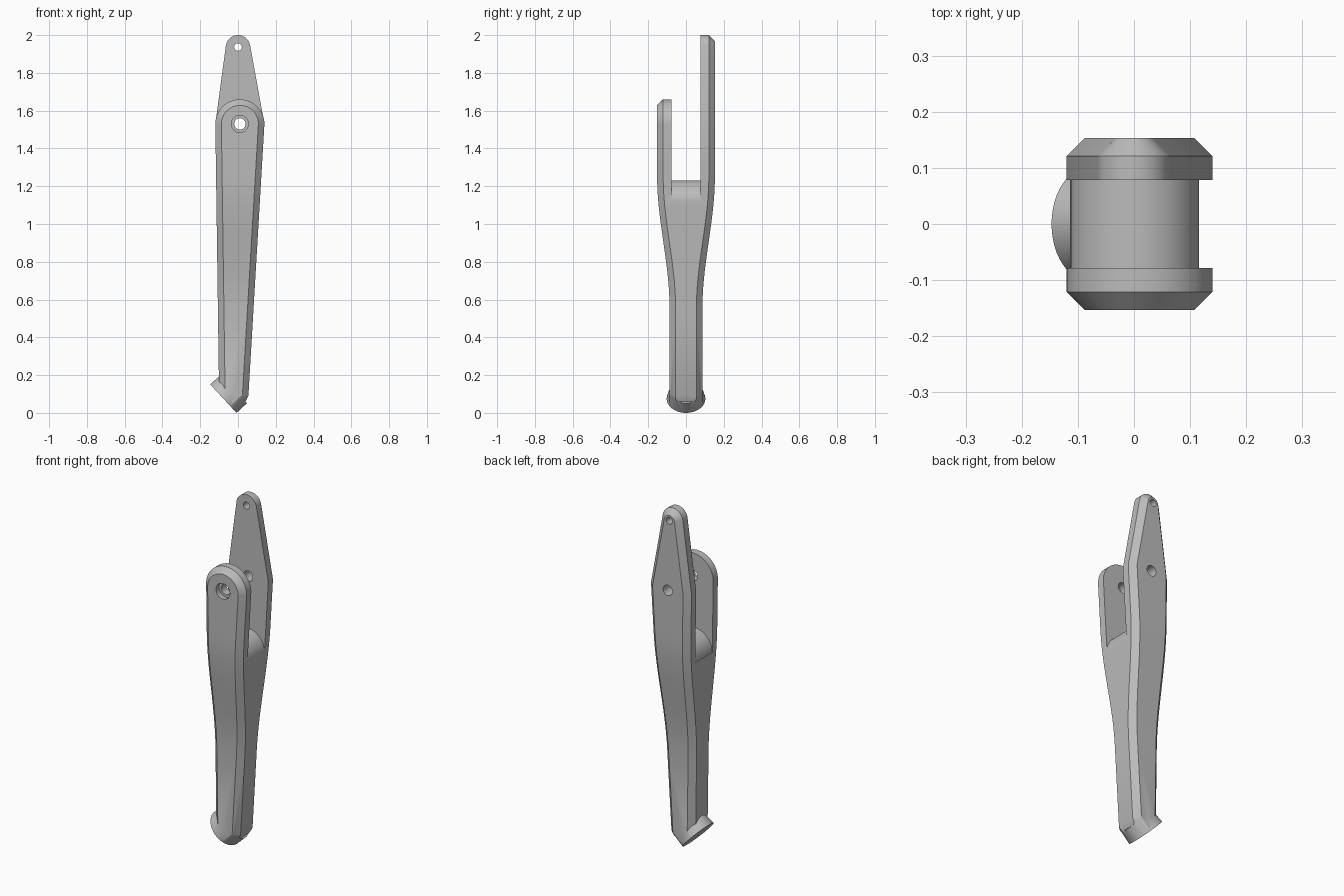
import bpy, bmesh
from math import sin, cos, pi, radians
from mathutils import Vector

cube = bpy.data.objects.get("Cube")
if cube:
    bpy.data.objects.remove(cube, do_unlink=True)

metal = bpy.data.materials.new("light_grey")
metal.use_nodes = True
GREY = (0.5, 0.5, 0.5, 1)
metal.diffuse_color = GREY
metal.node_tree.nodes["Principled BSDF"].inputs["Base Color"].default_value = GREY

X, Y, Z = Vector((1, 0, 0)), Vector((0, 1, 0)), Vector((0, 0, 1))
CHAMFER = 0.032
PIVOT_X, PIVOT_Z, PIVOT_R = 0.01, 1.53, 0.13


def make_object(name, bm):
    bmesh.ops.recalc_face_normals(bm, faces=bm.faces)
    mesh = bpy.data.meshes.new(name)
    bm.to_mesh(mesh)
    bm.free()
    obj = bpy.data.objects.new(name, mesh)
    obj.data.materials.append(metal)
    bpy.context.collection.objects.link(obj)
    return obj


def prism(name, points, origin, ax, ay, depth, end_scale=1.0):
    """Extrude a flat outline; end_scale narrows the far end along ax."""
    bm = bmesh.new()
    near = [bm.verts.new(origin + ax * p + ay * q) for p, q in points]
    far = [bm.verts.new(origin + depth + ax * p * end_scale + ay * q) for p, q in points]
    bm.faces.new(near)
    bm.faces.new(far)
    n = len(points)
    for i in range(n):
        j = (i + 1) % n
        bm.faces.new((near[i], near[j], far[j], far[i]))
    return make_object(name, bm)


def arc(cx, cy, r, start, end, steps):
    return [(cx + r * cos(radians(start + (end - start) * i / steps)),
             cy + r * sin(radians(start + (end - start) * i / steps)))
            for i in range(steps + 1)]


def circle(cx, cy, r, steps=48):
    return arc(cx, cy, r, 0, 360, steps)[:-1]


def half_depth(z):
    # S-curve from the thin handle to the wide fork
    t = min(max((z - 0.56) / 0.69, 0), 1)
    return 0.087 + 0.066 * t * t * (3 - 2 * t)


def lower_rows(inset):
    rows = []
    heights = [-0.05, 0.05, 0.09, 0.5] + [0.55 + 0.05 * i for i in range(16)] + [PIVOT_Z]
    for z in heights:
        t = (z - 0.09) / (PIVOT_Z - 0.09)
        left = -0.1 - 0.02 * t
        right = 0.055 + 0.085 * t if t >= 0 else 0.055 + 0.5 * (z - 0.09)
        rows.append(((left + inset, z), (right - inset, z)))
    return rows


def cap_rows(cx, cz, r, first):
    # Rounded end, as left and right pairs climbing to the crown
    rows = []
    for i in range(13):
        a = radians(first + (88 - first) * i / 12)
        rows.append(((cx - r * cos(a), cz + r * sin(a)), (cx + r * cos(a), cz + r * sin(a))))
    return rows


def add_half(bm, side, outer, inner):
    """One chamfered half of the body, open along the shared lower midplane."""
    def ring(rows, depth):
        return [[bm.verts.new((x, side * depth(z), z)) for x, z in pair] for pair in rows]
    mid = ring(outer, lambda z: 0)
    edge = ring(outer, lambda z: half_depth(z) - CHAMFER)
    face = ring(inner, half_depth)
    for i in range(len(outer) - 1):
        bm.faces.new((face[i][0], face[i][1], face[i + 1][1], face[i + 1][0]))
        for s in (0, 1):
            for a, b in ((mid, edge), (edge, face)):
                bm.faces.new((a[i][s], a[i + 1][s], b[i + 1][s], b[i][s]))
        if outer[i][0][1] > 1.4 or outer[i + 1][0][1] > 1.4:
            bm.faces.new((mid[i][0], mid[i][1], mid[i + 1][1], mid[i + 1][0]))
    for k in (0, -1):
        for a, b in ((mid, edge), (edge, face)):
            bm.faces.new((a[k][0], a[k][1], b[k][1], b[k][0]))


# Body: short front fork arm and long tapered back fork arm
bm = bmesh.new()
outer, inner = lower_rows(0), lower_rows(CHAMFER)
add_half(bm, -1, outer + cap_rows(PIVOT_X, PIVOT_Z, PIVOT_R, 4),
         inner + cap_rows(PIVOT_X, PIVOT_Z, PIVOT_R - CHAMFER, 4))
add_half(bm, 1, outer + cap_rows(0, 1.935, 0.065, 10),
         inner + cap_rows(0, 1.935, 0.065 - CHAMFER, 10))
bmesh.ops.remove_doubles(bm, verts=bm.verts, dist=0.0001)
body = make_object("forked_lever_body", bm)

# Frame of the slanted foot: axis points up into the handle
axis = Vector((0.735, 0, 0.678)).normalized()
up = Vector((-axis.z, 0, axis.x))
FOOT_R = 0.1025
foot_centre = Vector((-0.0775, 0, FOOT_R * up.z))

# Cutters: fork slot with rounded floor, foot shaping, pin holes
slot = [(-0.3, 1.115)] + arc(0.002, 1.115, 0.115, 180, 0, 32) + [(0.3, 1.115), (0.3, 2.2), (-0.3, 2.2)]
under = [(-0.2, 0)] + arc(0, 0, FOOT_R - 0.001, 180, 360, 32) + [(0.2, 0), (0.2, -0.4), (-0.2, -0.4)]
square = [(-0.3, -0.3), (0.3, -0.3), (0.3, 0.3), (-0.3, 0.3)]
cutters = [
    prism("slot_cutter", slot, Y * -0.078, X, Z, Y * 0.156),
    prism("foot_round_cutter", under, foot_centre - axis * 0.2, Y, up, axis * 0.6),
    prism("foot_plane_cutter", square, foot_centre + axis * 0.001, Y, up, axis * -0.3),
    prism("pivot_hole_cutter", circle(PIVOT_X, PIVOT_Z, 0.03), Y * -0.3, X, Z, Y * 0.6),
    prism("counterbore_cutter", circle(PIVOT_X, PIVOT_Z, 0.045), Y * -0.3, X, Z, Y * 0.175),
    prism("tip_hole_cutter", circle(0, 1.937, 0.02, 32), Y * -0.3, X, Z, Y * 0.6),
]
# Round foot that narrows into the handle
foot = prism("round_foot", circle(0, 0, FOOT_R), foot_centre, Y, up, axis * 0.075, 0.8)

for tool in cutters + [foot]:
    mod = body.modifiers.new(tool.name, 'BOOLEAN')
    mod.operation = 'UNION' if tool is foot else 'DIFFERENCE'
    mod.solver = 'EXACT'
    mod.object = tool
    tool.hide_render = True

# Bake the cuts, drop the helpers and shade
bpy.ops.object.select_all(action='DESELECT')
body.select_set(True)
bpy.context.view_layer.objects.active = body
bpy.ops.object.convert(target='MESH')
for tool in cutters + [foot]:
    bpy.data.objects.remove(tool, do_unlink=True)
bpy.ops.object.shade_smooth_by_angle(angle=radians(25))
